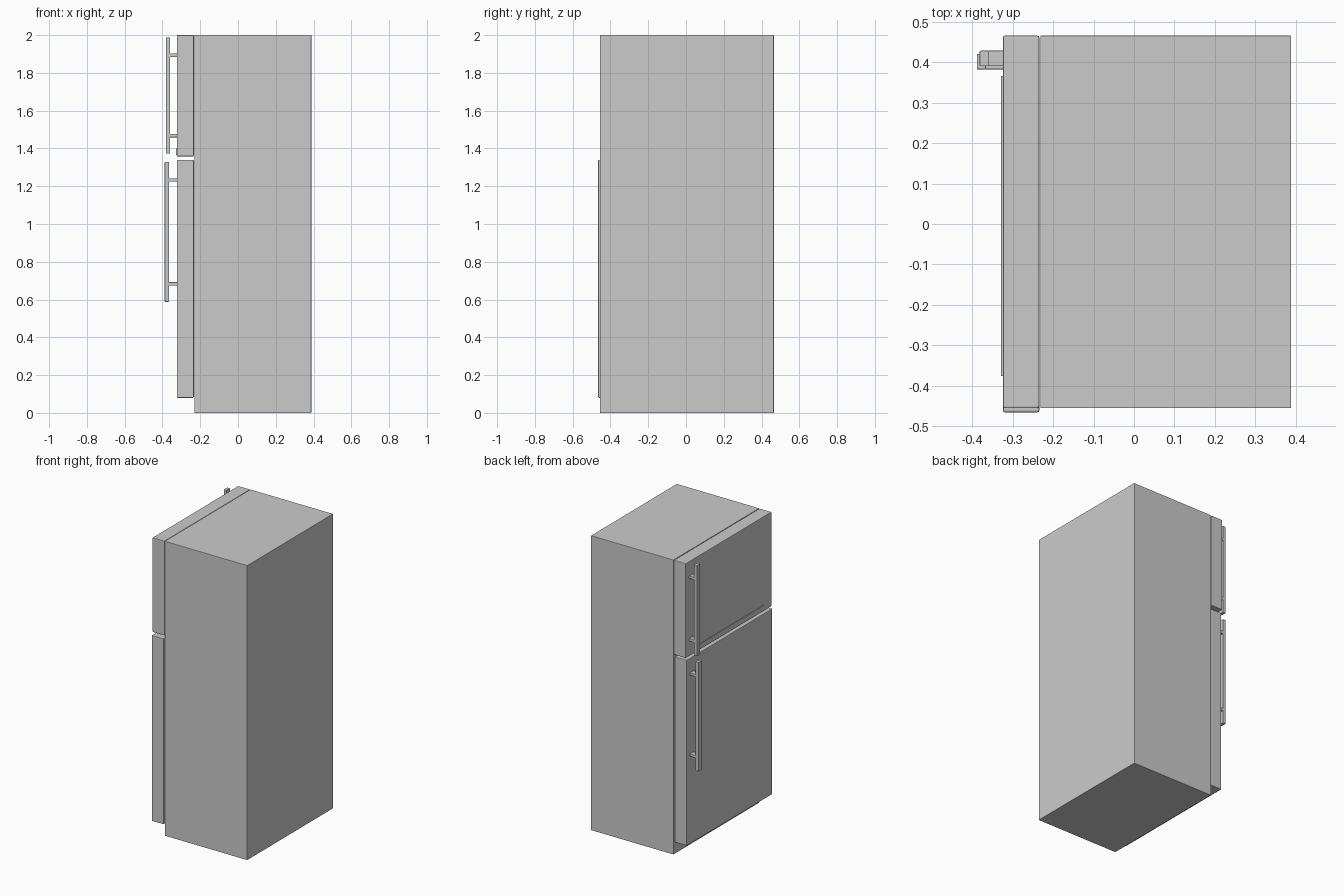
import bpy
import bmesh

if "Cube" in bpy.data.objects:
    bpy.data.objects.remove(bpy.data.objects["Cube"])


def box(name, x, y, z, bevel=0.0):
    """Box from min/max pairs, with an optional small bevel."""
    bm = bmesh.new()
    bmesh.ops.create_cube(bm, size=1)
    for v in bm.verts:
        for i, (a, b) in enumerate((x, y, z)):
            v.co[i] = a if v.co[i] < 0 else b
    mesh = bpy.data.meshes.new(name)
    bm.to_mesh(mesh)
    bm.free()
    ob = bpy.data.objects.new(name, mesh)
    bpy.context.collection.objects.link(ob)
    if bevel:
        mod = ob.modifiers.new("bevel", 'BEVEL')
        mod.width = bevel
        mod.segments = 2
    return ob


# Cabinet
box("cabinet", (-0.231, 0.388), (-0.455, 0.465), (0, 2), 0.002)

# Doors, the lower one set slightly sideways
DOOR_X = (-0.324, -0.234)
box("freezer_door", DOOR_X, (-0.455, 0.465), (1.358, 2.0), 0.004)
box("fridge_door", DOOR_X, (-0.465, 0.455), (0.08, 1.34), 0.004)

# Trim strip along the bottom of the upper door
box("freezer_trim", (-0.328, -0.322), (-0.375, 0.365), (1.366, 1.4))


def handle(name, x, y, z, posts):
    """Vertical bar held off the door by two posts."""
    box(name + "_bar", (x, x + 0.022), y, z, 0.002)
    for i, pz in enumerate(posts):
        box(f"{name}_post_{i + 1}", (x + 0.02, -0.322), y,
            (pz - 0.009, pz + 0.009), 0.002)


# Handles
handle("freezer_handle", -0.381, (0.39, 0.428), (1.372, 1.988), (1.893, 1.468))
handle("fridge_handle", -0.388, (0.382, 0.42), (0.588, 1.328), (1.233, 0.683))
